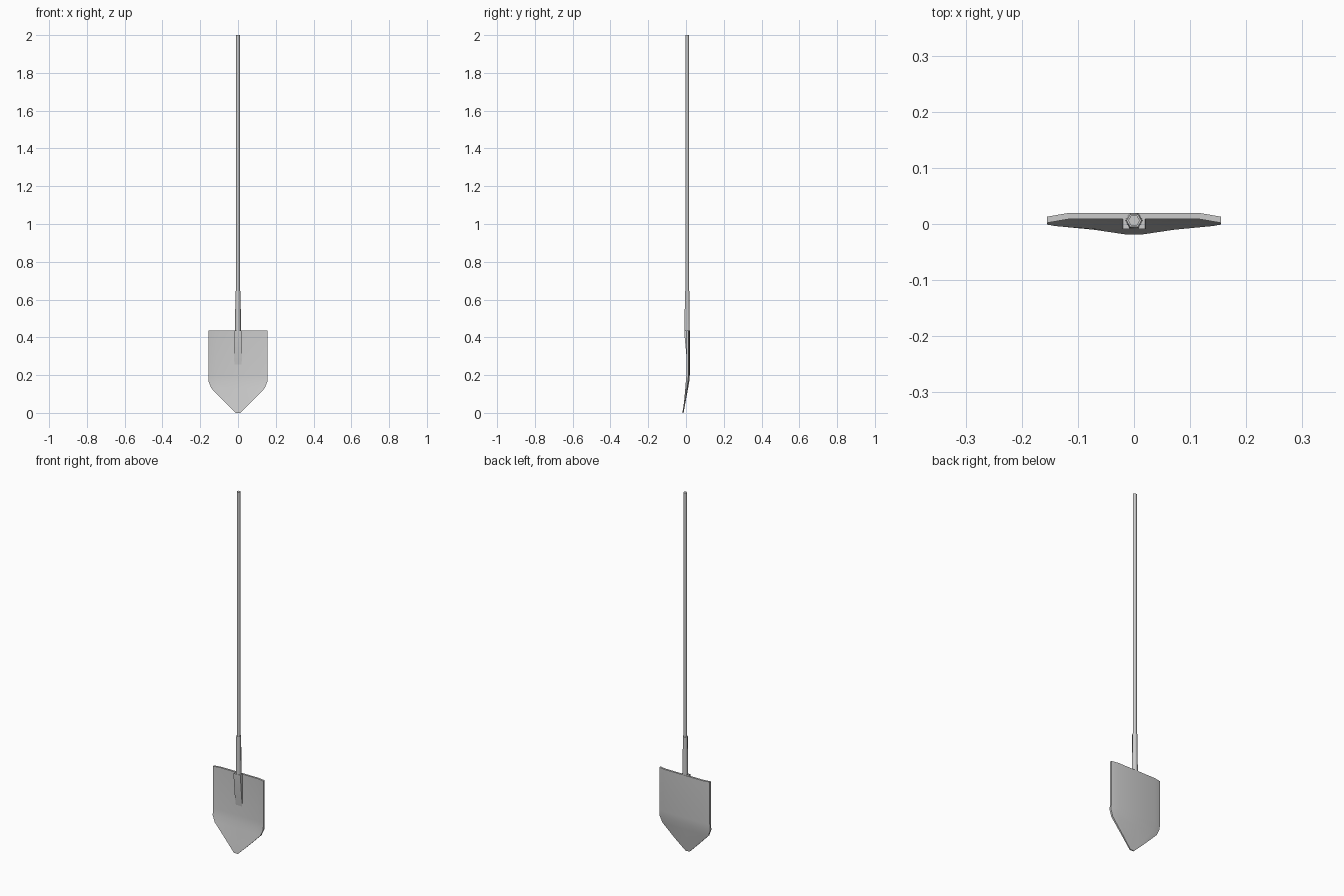
import bpy, bmesh, math

if "Cube" in bpy.data.objects:
    bpy.data.objects.remove(bpy.data.objects["Cube"])

def finish(name, bm, angle=30):
    bmesh.ops.recalc_face_normals(bm, faces=bm.faces)
    me = bpy.data.meshes.new(name)
    bm.to_mesh(me)
    bm.free()
    ob = bpy.data.objects.new(name, me)
    bpy.context.collection.objects.link(ob)
    bpy.ops.object.select_all(action='DESELECT')
    ob.select_set(True)
    bpy.context.view_layer.objects.active = ob
    bpy.ops.object.shade_smooth_by_angle(angle=math.radians(angle))
    return ob

def loft(name, rings, angle=30):
    """Closed tube through rings of equal point count."""
    bm = bmesh.new()
    vs = [[bm.verts.new(p) for p in r] for r in rings]
    n = len(vs[0])
    for a, b in zip(vs, vs[1:]):
        for i in range(n):
            j = (i + 1) % n
            bm.faces.new((a[i], a[j], b[j], b[i]))
    bm.faces.new(vs[0])
    bm.faces.new(vs[-1])
    return finish(name, bm, angle)

def hex_ring(r, z, y=0.006):
    return [(r * math.cos(k * math.pi / 3), y + r * math.sin(k * math.pi / 3), z)
            for k in range(6)]

# Blade: rows of (z, half width, back y, thickness)
rows = [(0.0, 0.012, -0.013, 0.006), (0.06, 0.073, -0.002, 0.008),
        (0.13, 0.141, 0.011, 0.010), (0.165, 0.155, 0.017, 0.011),
        (0.20, 0.155, 0.020, 0.011), (0.435, 0.155, 0.020, 0.011)]

def dish(x):
    return -0.007 * max(0.0, (abs(x) - 0.115) / 0.04)

rings = []
for z, w, y, t in rows:
    inner = w * 0.75
    xs = (-w, -inner, 0, inner, w)
    back = [(x, y + dish(x), z) for x in xs]
    front = [(x, y + dish(x) - t, z) for x in reversed(xs)]
    rings.append(back + front)
loft("blade", rings, 35)

# Tang: flattened wedge that runs down the front of the blade
def box_ring(w, y0, y1, z):
    return [(-w, y0, z), (w, y0, z), (w, y1, z), (-w, y1, z)]

loft("tang", [box_ring(0.019, 0.008, 0.012, 0.255),
              box_ring(0.021, 0.003, 0.012, 0.295),
              box_ring(0.021, -0.009, 0.012, 0.42),
              box_ring(0.020, -0.009, 0.012, 0.435)])

# Socket and long handle, both six sided
loft("socket", [hex_ring(0.016, 0.42), hex_ring(0.0135, 0.645)], 61)
loft("handle", [hex_ring(0.0105, 0.62), hex_ring(0.0105, 2.0)], 61)
